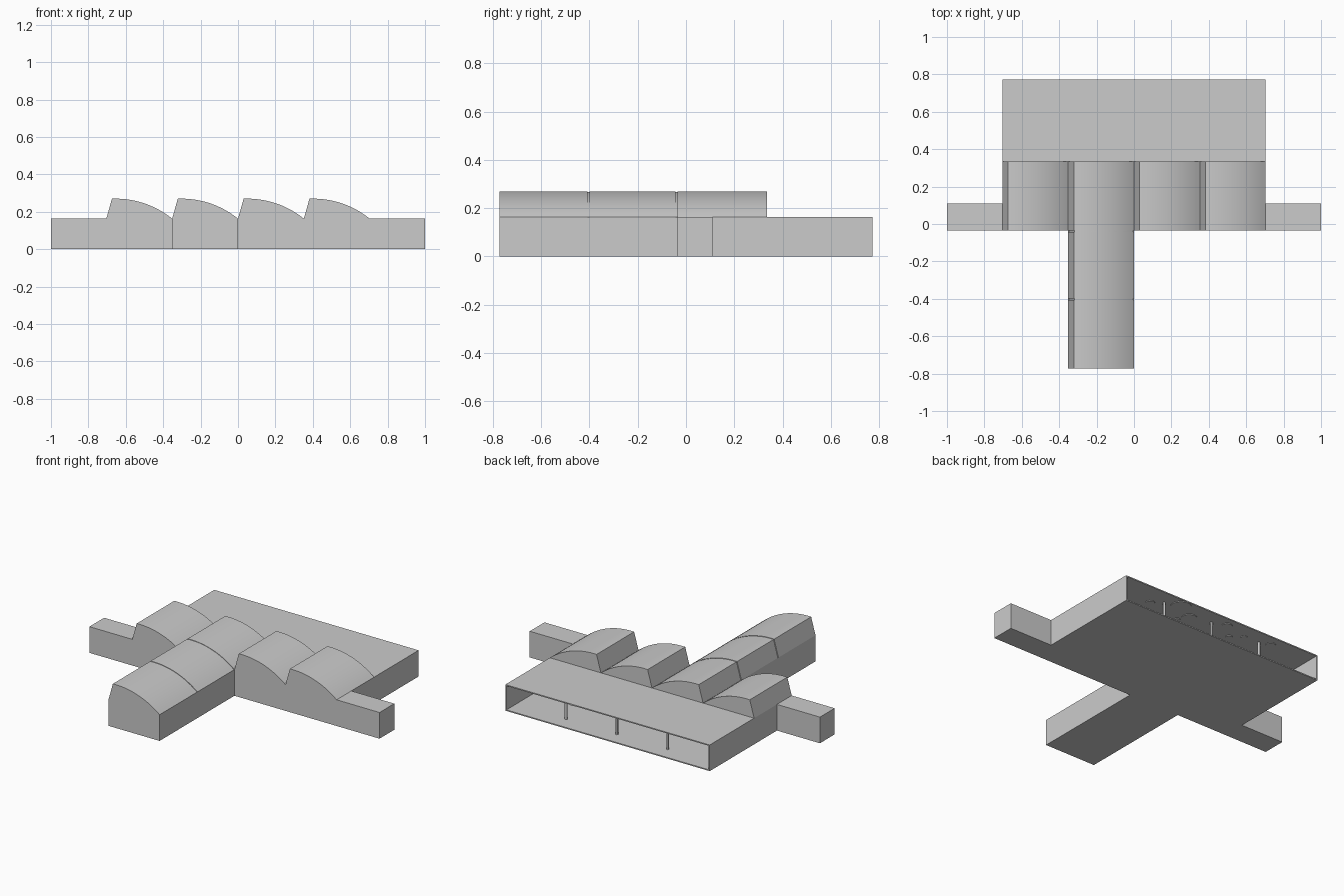
import bpy, bmesh, math

cube = bpy.data.objects.get("Cube")
if cube:
    bpy.data.objects.remove(cube, do_unlink=True)

GREY = (0.6, 0.6, 0.6, 1.0)
grey = bpy.data.materials.new("plain grey")
grey.use_nodes = True
grey.diffuse_color = GREY
grey.node_tree.nodes["Principled BSDF"].inputs["Base Color"].default_value = GREY

EAVE, RIDGE, BAY = 0.163, 0.27, 0.352
FRONT, BACK, HALL_FRONT, SAW_BACK = -0.772, 0.772, -0.035, 0.335
HALF, SHEET = 2 * BAY, 0.007


def finish(name, bm):
    bmesh.ops.recalc_face_normals(bm, faces=bm.faces)
    mesh = bpy.data.meshes.new(name)
    bm.to_mesh(mesh)
    bm.free()
    mesh.materials.append(grey)
    obj = bpy.data.objects.new(name, mesh)
    bpy.context.collection.objects.link(obj)
    return obj


def box(name, x0, x1, y0, y1, z0, z1):
    bm = bmesh.new()
    bmesh.ops.create_cube(bm, size=1)
    for v in bm.verts:
        v.co = (x1 if v.co.x > 0 else x0, y1 if v.co.y > 0 else y0, z1 if v.co.z > 0 else z0)
    return finish(name, bm)


def cylinder(name, x, y, z0, z1, radius, sides):
    bm = bmesh.new()
    bmesh.ops.create_cone(bm, cap_ends=True, segments=sides,
                          radius1=radius, radius2=radius, depth=z1 - z0)
    bmesh.ops.translate(bm, verts=bm.verts, vec=(x, y, (z0 + z1) / 2))
    return finish(name, bm)


def smooth(obj):
    bpy.ops.object.select_all(action='DESELECT')
    obj.select_set(True)
    bpy.context.view_layer.objects.active = obj
    bpy.ops.object.shade_smooth_by_angle(angle=math.radians(30))


def saw_profile(scale):
    """Steep front slope, then a circular arc falling to the next valley."""
    crest, lip, rise = 0.05, 0.03, RIDGE - EAVE
    run = BAY - crest
    radius = (run * run + rise * rise) / (2 * rise)
    points = [(0, 0)]
    steps = 16
    for i in range(steps + 1):
        x = lip + (BAY - lip) * i / steps
        z = rise - radius + math.sqrt(radius ** 2 - (x - crest) ** 2)
        points.append((x, max(z, 0)))
    mid = BAY / 2
    return [(mid + (x - mid) * scale, z * scale) for x, z in points]


def saw_roof(name, x0, y0, y1, scale=1.0):
    bm = bmesh.new()
    verts = [bm.verts.new((x0 + x, y0, EAVE + z)) for x, z in saw_profile(scale)]
    face = bm.faces.new(verts)
    out = bmesh.ops.extrude_face_region(bm, geom=[face])
    moved = [g for g in out["geom"] if isinstance(g, bmesh.types.BMVert)]
    bmesh.ops.translate(bm, verts=moved, vec=(0, y1 - y0, 0))
    smooth(finish(name, bm))


# Open-backed hall made of thin sheets
box("hall_floor", -HALF, HALF, HALL_FRONT, BACK, 0, SHEET)
box("hall_roof", -HALF, HALF, HALL_FRONT, BACK, EAVE - SHEET, EAVE)
box("hall_front_wall", -HALF, HALF, HALL_FRONT, HALL_FRONT + SHEET, SHEET, EAVE - SHEET)
for side, x in (("right", -HALF), ("left", HALF - SHEET)):
    box(side + "_hall_wall", x, x + SHEET, HALL_FRONT, BACK, SHEET, EAVE - SHEET)

# Side wings and front wing
box("right_wing", -1, -HALF, HALL_FRONT, 0.11, 0, EAVE)
box("left_wing", HALF, 1, HALL_FRONT, 0.11, 0, EAVE)
box("front_wing", -BAY, 0, FRONT, HALL_FRONT, 0, EAVE)

# Sawtooth roofs over the four hall bays
for i in range(4):
    saw_roof(f"hall_saw_roof_{i + 1}", -HALF + i * BAY, HALL_FRONT, SAW_BACK)

# Front wing roof in two lengths, with a recessed core showing in the seams
seam = 0.004
middle = (FRONT + HALL_FRONT) / 2
saw_roof("front_roof_1", -BAY, FRONT, middle - seam)
saw_roof("front_roof_2", -BAY, middle + seam, HALL_FRONT - 2 * seam)
saw_roof("front_roof_core", -BAY, FRONT + 0.02, HALL_FRONT + 0.02, 0.97)

# Slim columns in the open back
for i in (-1, 0, 1):
    smooth(cylinder(f"column_{i + 2}", i * 0.35, 0.68, SHEET, EAVE - SHEET, 0.008, 12))

# Round ceiling discs
discs = [(0.25, 0.71, 0.06), (0.13, 0.64, 0.045), (0.41, 0.63, 0.027), (0.17, 0.58, 0.02),
         (-0.09, 0.71, 0.03), (-0.18, 0.62, 0.02), (-0.25, 0.67, 0.02), (-0.42, 0.7, 0.03)]
for i, (x, y, r) in enumerate(discs):
    cylinder(f"ceiling_disc_{i + 1}", x, y, EAVE - SHEET - 0.004, EAVE - SHEET, r, 24)
